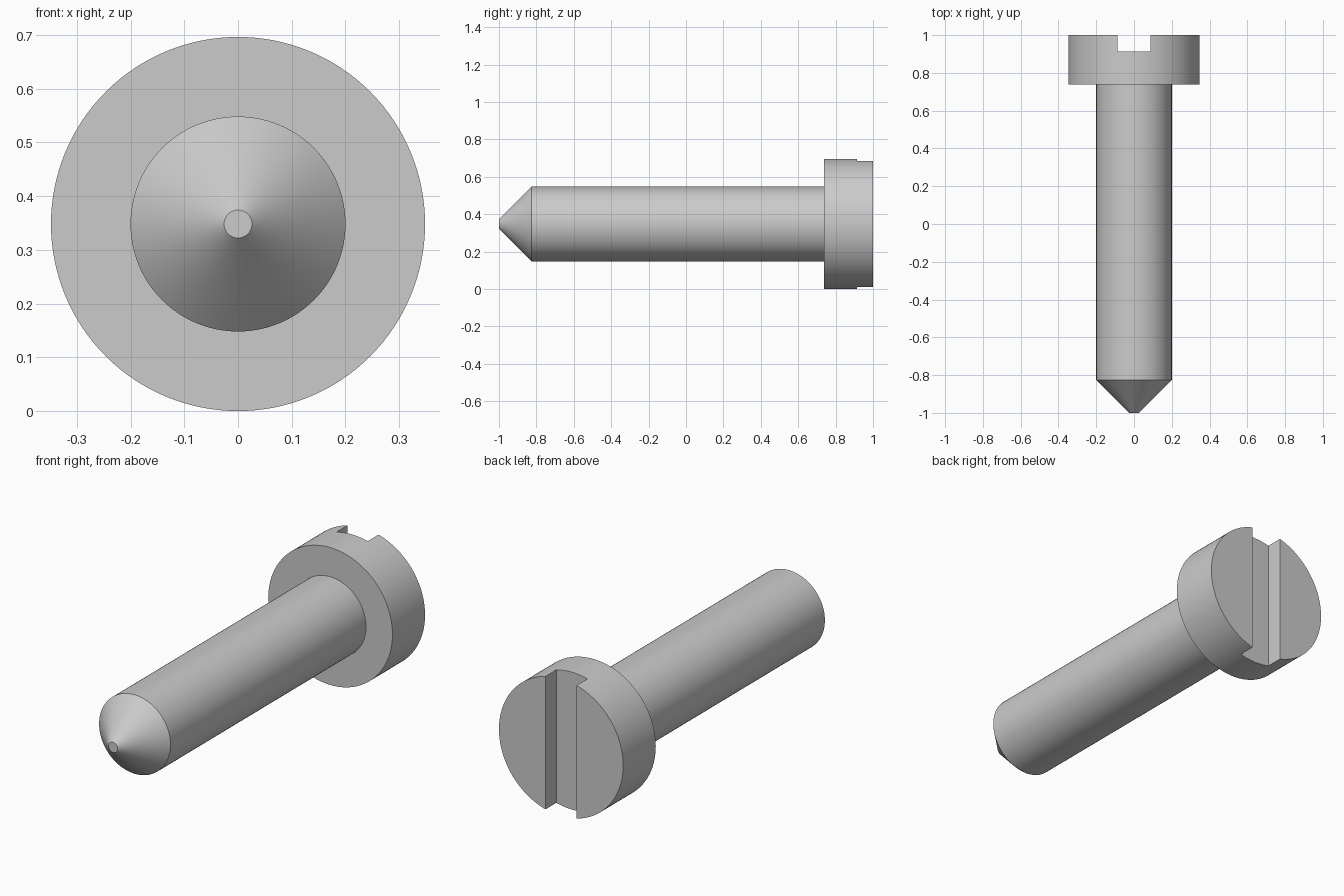
import bpy
import bmesh
import math
from mathutils import Matrix, Vector

cube = bpy.data.objects.get("Cube")
if cube:
    bpy.data.objects.remove(cube, do_unlink=True)

HEAD_R, SHAFT_R, TIP_R = 0.348, 0.2, 0.026
HEAD_Y, CONE_Y = 0.739, -0.826
SLOT_W, SLOT_D = 0.174, 0.087
SEGMENTS = 128

# Plain grey metal
steel = bpy.data.materials.new("grey steel")
steel.use_nodes = True
grey = (0.6, 0.6, 0.6, 1)
steel.diffuse_color = grey
steel.node_tree.nodes["Principled BSDF"].inputs["Base Color"].default_value = grey


def make_object(name, bm):
    bmesh.ops.recalc_face_normals(bm, faces=bm.faces)
    mesh = bpy.data.meshes.new(name)
    bm.to_mesh(mesh)
    bm.free()
    mesh.materials.append(steel)
    obj = bpy.data.objects.new(name, mesh)
    bpy.context.collection.objects.link(obj)
    return obj


# Screw body: half profile (radius, y) turned around the long axis
profile = [(TIP_R, -1), (SHAFT_R, CONE_Y), (SHAFT_R, HEAD_Y),
           (HEAD_R, HEAD_Y), (HEAD_R, 1)]
bm = bmesh.new()
rings = []
for radius, y in profile:
    angles = [math.tau * i / SEGMENTS for i in range(SEGMENTS)]
    rings.append([bm.verts.new((radius * math.cos(a), y, HEAD_R + radius * math.sin(a)))
                  for a in angles])
for a, b in zip(rings, rings[1:]):
    for i in range(SEGMENTS):
        j = (i + 1) % SEGMENTS
        bm.faces.new((a[i], a[j], b[j], b[i]))
bm.faces.new(rings[0])
bm.faces.new(rings[-1])
screw = make_object("screw_body", bm)

# Driver slot: upright box cut across the back of the head
bm = bmesh.new()
bmesh.ops.create_cube(bm, size=1, matrix=Matrix.LocRotScale(
    Vector((0, 1, HEAD_R)), None, Vector((SLOT_W, 2 * SLOT_D, 1))))
cutter = make_object("slot_cutter", bm)
cutter.hide_render = True

slot = screw.modifiers.new("driver_slot", "BOOLEAN")
slot.operation = "DIFFERENCE"
slot.solver = "EXACT"
slot.object = cutter

bpy.ops.object.select_all(action="DESELECT")
screw.select_set(True)
bpy.context.view_layer.objects.active = screw
bpy.ops.object.modifier_apply(modifier=slot.name)
bpy.data.objects.remove(cutter, do_unlink=True)

# Smooth turned surfaces with crisp edges
bpy.ops.object.shade_smooth_by_angle(angle=math.radians(30))
